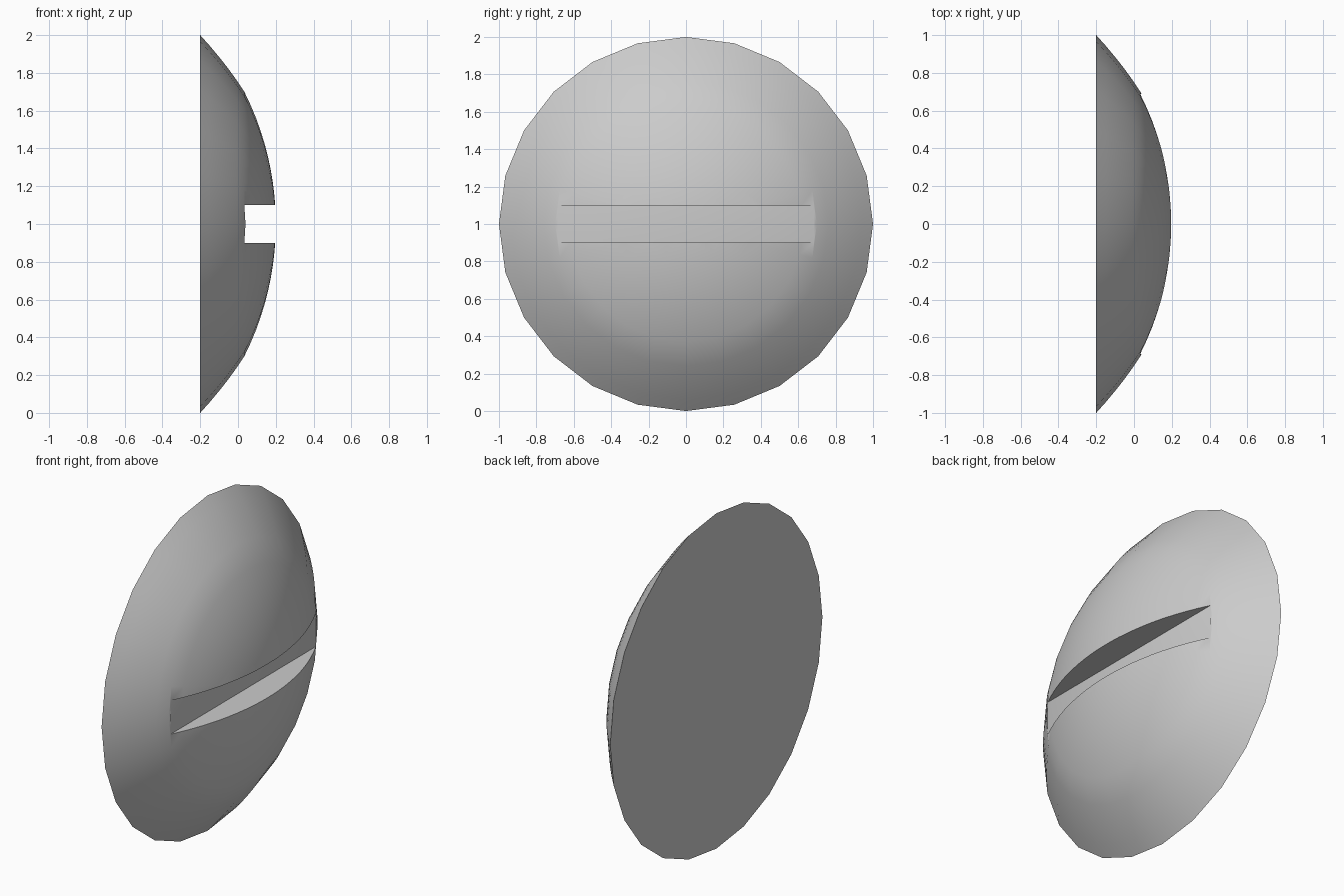
import bpy, bmesh, math

if "Cube" in bpy.data.objects:
    bpy.data.objects.remove(bpy.data.objects["Cube"])

SIDES = 24


def make_object(name, bm):
    bmesh.ops.recalc_face_normals(bm, faces=bm.faces)
    mesh = bpy.data.meshes.new(name)
    bm.to_mesh(mesh)
    bm.free()
    obj = bpy.data.objects.new(name, mesh)
    bpy.context.collection.objects.link(obj)
    return obj


# Dome profile (radius, x): shallow crown arc, then a steeper outer band
R = 1.555
crown = [(r, 0.2 - R + math.sqrt(R * R - r * r)) for r in (i * 0.07 for i in range(1, 11))]
x0 = crown[-1][1]
skirt = []
for i in range(1, 6):
    t = i / 5
    skirt.append((0.7 + 0.3 * t, x0 + (-0.2 - x0) * (0.82 * t + 0.18 * t * t)))
profile = crown + skirt

# Domed head, lathed around the x axis with a flat back
bm = bmesh.new()
rings = []
for r, x in profile:
    rings.append([bm.verts.new((x, r * math.cos(a), 1 + r * math.sin(a)))
                  for a in (2 * math.pi * k / SIDES for k in range(SIDES))])
apex = bm.verts.new((0.2, 0, 1))
for k in range(SIDES):
    n = (k + 1) % SIDES
    bm.faces.new((apex, rings[0][k], rings[0][n]))
    for a, b in zip(rings, rings[1:]):
        bm.faces.new((a[k], b[k], b[n], a[n]))
bm.faces.new(rings[-1])
head = make_object("domed_head", bm)

# Slot cutter
bm = bmesh.new()
bmesh.ops.create_cube(bm, size=1)
for v in bm.verts:
    v.co = (0.235 + v.co.x * 0.4, v.co.y * 1.374, 1 + v.co.z * 0.2)
cutter = make_object("slot_cutter", bm)
cutter.hide_render = True

# Cut the slot and shade
mod = head.modifiers.new("slot", 'BOOLEAN')
mod.operation = 'DIFFERENCE'
mod.solver = 'EXACT'
mod.object = cutter
bpy.ops.object.select_all(action='DESELECT')
head.select_set(True)
bpy.context.view_layer.objects.active = head
bpy.ops.object.modifier_apply(modifier=mod.name)
bpy.data.objects.remove(cutter)
bpy.ops.object.shade_smooth_by_angle(angle=math.radians(30))
